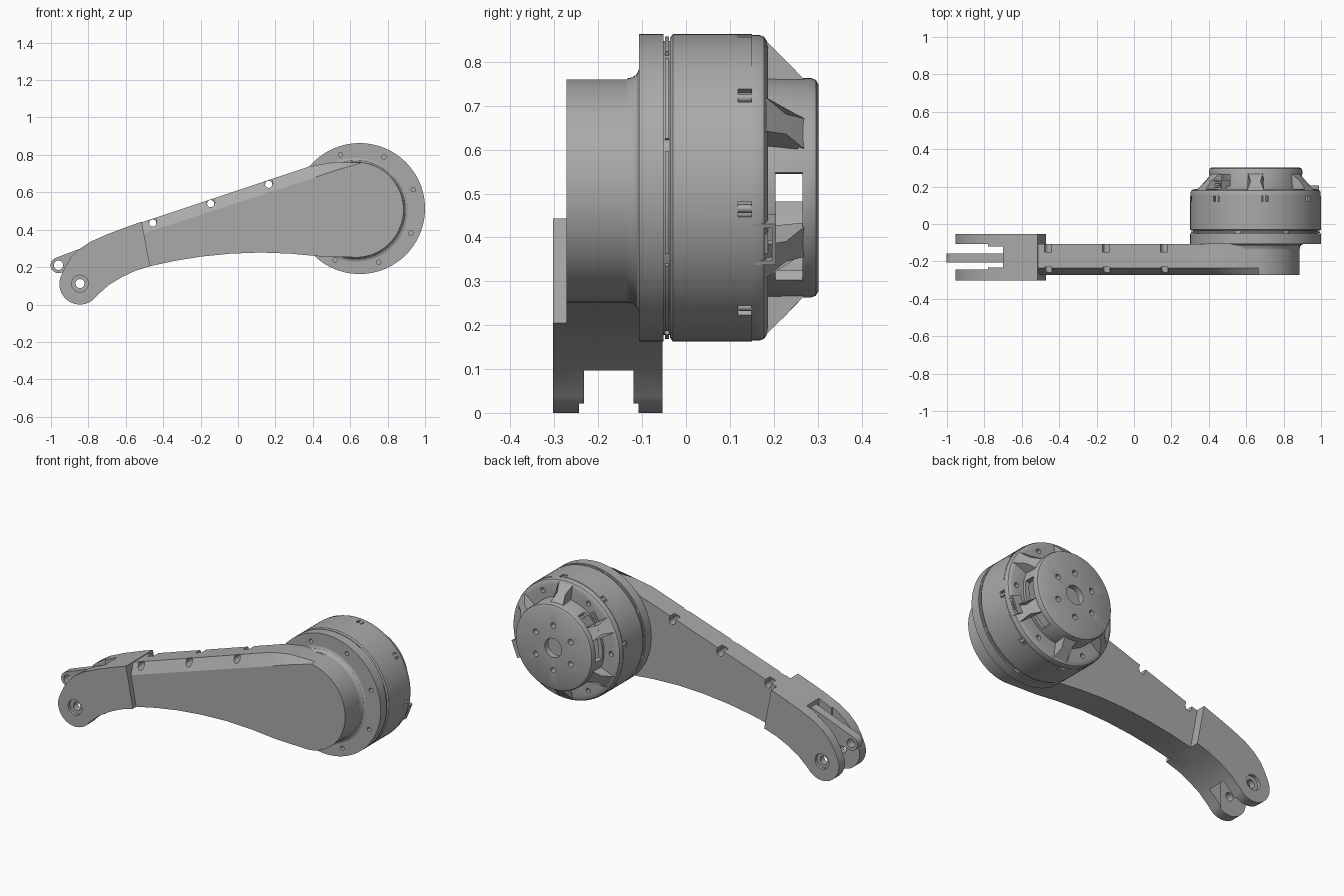
import bpy, bmesh
from math import sin, cos, radians, atan2, pi
from mathutils import Vector, Matrix

if "Cube" in bpy.data.objects:
    bpy.data.objects.remove(bpy.data.objects["Cube"])

grey = bpy.data.materials.new("machined_grey")
grey.use_nodes = True
grey.diffuse_color = (0.4, 0.4, 0.4, 1)
grey.node_tree.nodes["Principled BSDF"].inputs["Base Color"].default_value = (0.4, 0.4, 0.4, 1)

MX, MZ, R = 0.65, 0.513, 0.35      # motor axis and radius


def polar(r, deg, cx=MX, cz=MZ):
    a = radians(deg)
    return cx + r * cos(a), cz + r * sin(a)


def arc(cx, cz, r, a0, a1, n):
    return [polar(r, a0 + (a1 - a0) * i / n, cx, cz) for i in range(n + 1)]


def finish(name, bm):
    bmesh.ops.recalc_face_normals(bm, faces=bm.faces)
    mesh = bpy.data.meshes.new(name)
    bm.to_mesh(mesh)
    bm.free()
    mesh.materials.append(grey)
    ob = bpy.data.objects.new(name, mesh)
    bpy.context.collection.objects.link(ob)
    return ob


def loft(bm, layers, caps=True):
    """Join (y, outline) layers of equal length; without caps the stack closes on itself."""
    rings = [[bm.verts.new((x, y, z)) for x, z in pts] for y, pts in layers]
    n = len(rings[0])
    pairs = list(zip(rings, rings[1:])) + ([] if caps else [(rings[-1], rings[0])])
    for a, b in pairs:
        for i in range(n):
            j = (i + 1) % n
            bm.faces.new((a[i], a[j], b[j], b[i]))
    if caps:
        bm.faces.new(rings[0])
        bm.faces.new(rings[-1])


def prism(bm, pts, y0, y1):
    loft(bm, [(y0, pts), (y1, pts)])


def circle(x, z, r, n=24):
    return arc(x, z, r, 0, 360 * (n - 1) / n, n - 1)


def rod(bm, x, z, r, y0, y1):
    prism(bm, circle(x, z, r), y0, y1)


def lathe(name, profile, caps=True, cx=MX, cz=MZ, n=96):
    bm = bmesh.new()
    loft(bm, [(y, circle(cx, cz, r, n)) for r, y in profile], caps)
    return finish(name, bm)


def block(bm, loc, size, deg=0):
    """Box turned about the y axis, its own x pointing at the given angle."""
    m = Matrix.Translation(loc) @ Matrix.Rotation(-radians(deg), 4, 'Y') @ Matrix.Diagonal((*size, 1))
    bmesh.ops.create_cube(bm, size=1, matrix=m)


def cut(ob, bm):
    cutter = finish("cutter", bm)
    cutter.hide_render = True
    mod = ob.modifiers.new("cut", 'BOOLEAN')
    mod.operation, mod.solver, mod.object = 'DIFFERENCE', 'EXACT', cutter
    bpy.context.view_layer.objects.active = ob
    bpy.ops.object.modifier_apply(modifier=mod.name)
    bpy.data.objects.remove(cutter)


# Arm: tapered beam with a wedge chamfer along its upper front edge
end = arc(0.63, 0.507, 0.255, 82, -95, 40)
belly = [(0.43, 0.258), (0.28, 0.272), (0.12, 0.278), (-0.04, 0.272), (-0.2, 0.256),
         (-0.34, 0.233), (-0.47, 0.205), (-0.55, 0.18)]
full = [(-0.55, 0.428), (0.38, 0.738), (0.5, 0.759)] + end + belly
cham = [(-0.55, 0.366), (0.38, 0.669), (0.5, 0.71)] + end + belly
bm = bmesh.new()
loft(bm, [(-0.107, full), (-0.235, full), (-0.272, cham)])
arm = finish("arm", bm)
slope = 18.4
bm = bmesh.new()
for x in (-0.46, -0.15, 0.16):
    z = 0.428 + (x + 0.55) / 3
    for y in (-0.12, -0.26):
        block(bm, (x, y, z), (0.04, 0.06, 0.05), slope)
cut(arm, bm)
bm = bmesh.new()
for x in (-0.46, -0.15, 0.16):
    rod(bm, x + 0.004, 0.428 + (x + 0.55) / 3 - 0.022, 0.019, -0.4, 0)
cut(arm, bm)

# Fork: wide curved knuckle, slotted into two prongs
fork_outline = (arc(-0.845, 0.11, 0.11, 325, 160, 22)
                + [(-0.925, 0.2), (-0.895, 0.25), (-0.85, 0.295), (-0.79, 0.335), (-0.7, 0.375),
                   (-0.6, 0.413), (-0.515, 0.443), (-0.47, 0.205), (-0.55, 0.18), (-0.62, 0.147),
                   (-0.69, 0.105)])
bm = bmesh.new()
prism(bm, fork_outline, -0.303, -0.053)
fork = finish("fork", bm)
bm = bmesh.new()
block(bm, (-0.9, -0.176, 0.2), (0.24, 0.136, 0.7))
cut(fork, bm)
bm = bmesh.new()
block(bm, (-0.85, -0.176, 0.2), (0.3, 0.112, 0.7))
cut(fork, bm)
bm = bmesh.new()
rod(bm, -0.845, 0.112, 0.024, -0.4, 0.1)
cut(fork, bm)
bm = bmesh.new()
rod(bm, -0.845, 0.112, 0.045, -0.4, -0.285)
rod(bm, -0.845, 0.112, 0.045, -0.071, 0.1)
cut(fork, bm)

# Tongue: link lug between the prongs
bm = bmesh.new()
prism(bm, arc(-0.96, 0.21, 0.042, 270, 110, 16) + [(-0.68, 0.36), (-0.68, 0.25), (-0.88, 0.18)],
      -0.207, -0.157)
tongue = finish("tongue", bm)
bm = bmesh.new()
rod(bm, -0.96, 0.21, 0.025, -0.3, 0)
cut(tongue, bm)

# Mounting flange with a fillet towards the arm and a ring of holes
fillet = lathe("flange_fillet", [(0.255, -0.135), (0.258, -0.122), (0.265, -0.112), (0.28, -0.106)],
               cx=0.63, cz=0.507)
flange = lathe("flange", [(R, -0.107), (R, -0.051)])
bm = bmesh.new()
for k in range(8):
    rod(bm, *polar(0.305, 19.5 + 45 * k), 0.012, -0.2, -0.08)
cut(flange, bm)

# Seam ring: recessed band with raised arc segments
lathe("seam_ring", [(0.335, -0.055), (0.335, -0.03)])
bm = bmesh.new()
for k in range(8):
    a = 19 + 45 * k
    prism(bm, arc(MX, MZ, 0.345, a, a + 40, 12) + arc(MX, MZ, 0.32, a + 40, a, 12), -0.048, -0.039)
finish("seam_segments", bm)

# Motor housing with small rim notches
housing = lathe("motor_housing", [(0.342, -0.036), (R, -0.03), (R, 0.15)])
bm = bmesh.new()
for k in range(8):
    x, z = polar(R, 37 + 45 * k)
    block(bm, (x, 0.135, z), (0.03, 0.032, 0.036), 37 + 45 * k)
cut(housing, bm)
bm = bmesh.new()
for k in range(8):
    rod(bm, *polar(0.34, 37 + 45 * k), 0.009, 0.11, 0.152)
finish("rim_screws", bm)

# Rear cover base with rounded rim and screw holes
base = lathe("cover_base", [(0.348, 0.149), (0.348, 0.168), (0.344, 0.178), (0.335, 0.184), (0.32, 0.187)])
bm = bmesh.new()
for k in range(6):
    rod(bm, *polar(0.295, 60 * k), 0.014, 0.165, 0.25)
cut(base, bm)

# Rear drum: hollow cap with bolt holes and two opposite windows
drum = lathe("rear_drum", [(0.25, 0.18), (0.25, 0.285), (0.246, 0.296), (0.235, 0.302), (0.055, 0.302),
                           (0.055, 0.268), (0.225, 0.268), (0.225, 0.18)], caps=False)
bm = bmesh.new()
for k in range(6):
    rod(bm, *polar(0.13, 90 + 60 * k), 0.016, 0.24, 0.33)
for a in (-57, 123):
    prism(bm, arc(MX, MZ, 0.4, a, a + 65, 12) + arc(MX, MZ, 0.18, a + 65, a, 12), 0.204, 0.265)
cut(drum, bm)

# Sloping spokes bracing the drum, flared at the foot
bm = bmesh.new()
for k in range(6):
    a = radians(30 + 60 * k)
    rad, tan = Vector((cos(a), 0, sin(a))), Vector((-sin(a), 0, cos(a)))
    sides = []
    for s in (-1, 1):
        sides.append([bm.verts.new(Vector((MX, y, MZ)) + rad * r + tan * s * w)
                      for r, y, w in ((0.228, 0.18, 0.03), (0.337, 0.18, 0.045), (0.29, 0.228, 0.026),
                                      (0.246, 0.27, 0.04), (0.228, 0.27, 0.04))])
    bm.faces.new(sides[0])
    bm.faces.new(sides[1])
    for i in range(5):
        j = (i + 1) % 5
        bm.faces.new((sides[0][i], sides[0][j], sides[1][j], sides[1][i]))
finish("cover_spokes", bm)

# Cable sockets: hollow boxes with a contact block inside
for name, deg, r, y in (("left_socket", -22, 0.315, 0.18), ("right_socket", 140, 0.25, 0.21)):
    x, z = polar(r, deg)
    bm = bmesh.new()
    block(bm, (x, y, z), (0.06, 0.05, 0.1), deg)
    socket = finish(name, bm)
    bm = bmesh.new()
    x, z = polar(r + 0.03, deg)
    block(bm, (x, y, z), (0.05, 0.032, 0.08), deg)
    cut(socket, bm)
    bm = bmesh.new()
    x, z = polar(r + 0.012, deg)
    block(bm, (x, y, z), (0.03, 0.014, 0.05), deg)
    finish(name + "_contacts", bm)

# Smooth round surfaces, keep machined edges crisp
bpy.ops.object.select_all(action='DESELECT')
for ob in bpy.context.scene.objects:
    if ob.type == 'MESH':
        ob.select_set(True)
        bpy.context.view_layer.objects.active = ob
bpy.ops.object.shade_smooth_by_angle(angle=radians(30))
